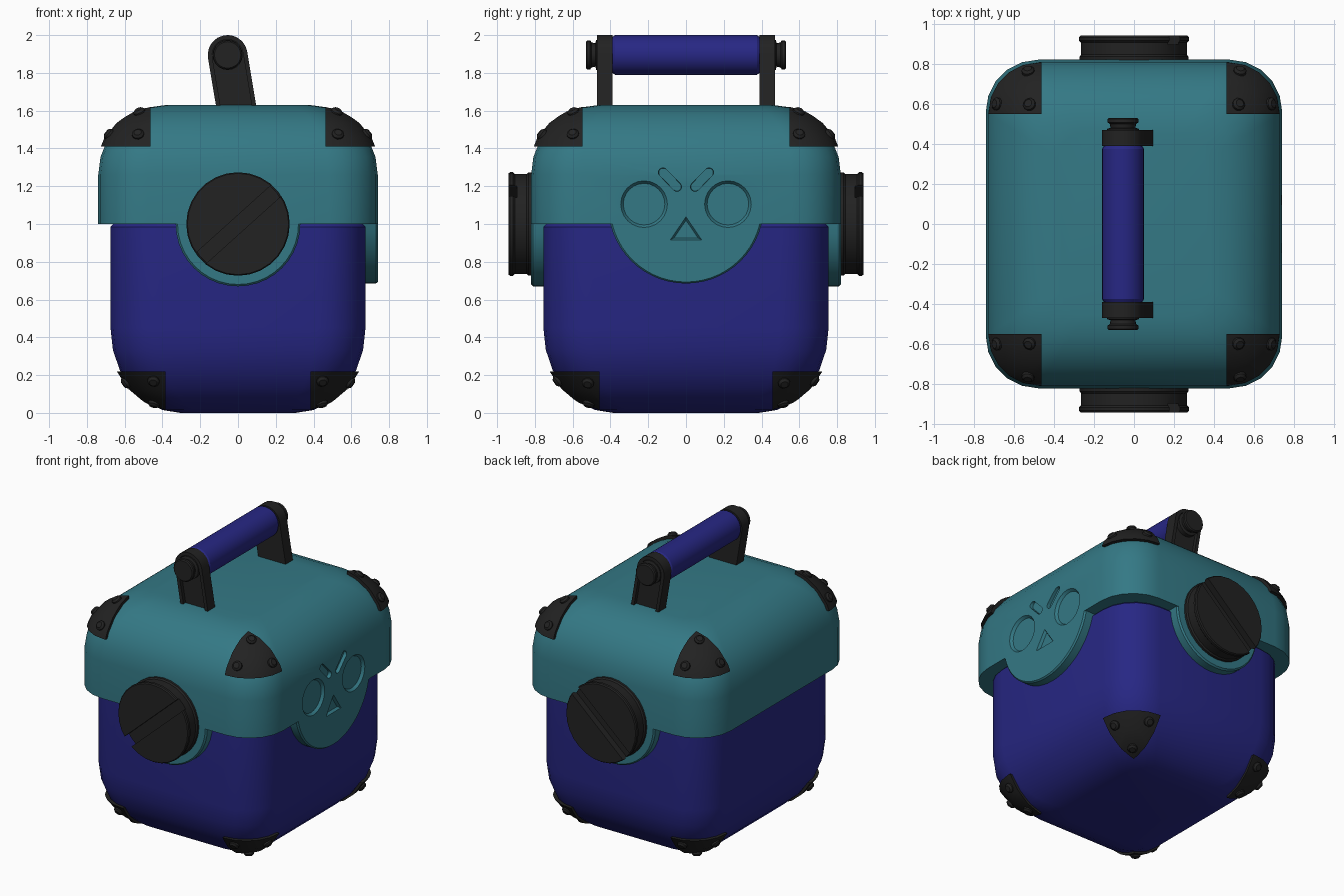
import bpy, bmesh
from math import sin, cos, pi, radians
from mathutils import Vector

cube = bpy.data.objects.get("Cube")
if cube:
    bpy.data.objects.remove(cube, do_unlink=True)

X, Y, Z = Vector((1, 0, 0)), Vector((0, 1, 0)), Vector((0, 0, 1))
parts = []


def material(name, color):
    m = bpy.data.materials.new(name)
    m.use_nodes = True
    m.diffuse_color = (*color, 1)
    bsdf = next(n for n in m.node_tree.nodes if n.type == 'BSDF_PRINCIPLED')
    bsdf.inputs["Base Color"].default_value = (*color, 1)
    return m


TEAL = material("teal", (0.034, 0.19, 0.235))
BLUE = material("deep blue", (0.02, 0.02, 0.23))
BLACK = material("soft black", (0.016, 0.016, 0.016))


def loft(name, rings, mat, mirror=()):
    """Skin a stack of equal rings, cap both ends, optionally mirror."""
    bm = bmesh.new()
    loops = [[bm.verts.new(p) for p in ring] for ring in rings]
    n = len(loops[0])
    for a, b in zip(loops, loops[1:]):
        for i in range(n):
            j = (i + 1) % n
            bm.faces.new((a[i], a[j], b[j], b[i]))
    bm.faces.new(loops[0])
    bm.faces.new(loops[-1])
    bmesh.ops.recalc_face_normals(bm, faces=bm.faces)
    me = bpy.data.meshes.new(name)
    bm.to_mesh(me)
    bm.free()
    me.materials.append(mat)
    ob = bpy.data.objects.new(name, me)
    bpy.context.collection.objects.link(ob)
    if mirror:
        mod = ob.modifiers.new("Mirror", 'MIRROR')
        mod.use_axis = [a in mirror for a in "xyz"]
        mod.use_mirror_merge = False
    parts.append(ob)
    return ob


def prism(name, outline, layers, origin, u, v, mat, mirror=()):
    """Outline in the u, v plane, stacked along u x v as (height, scale)."""
    o, n = Vector(origin), u.cross(v)
    rings = [[o + (u * x + v * y) * s + n * h for x, y in outline] for h, s in layers]
    return loft(name, rings, mat, mirror)


def arc(cx, cy, r, a0, a1, n):
    return [(cx + r * cos(radians(a0 + (a1 - a0) * i / n)),
             cy + r * sin(radians(a0 + (a1 - a0) * i / n))) for i in range(n + 1)]


def circle(n):
    return arc(0, 0, 1, 0, 360, n)[:-1]


def block(name, hx, hy, profile, mat):
    """Rounded box from (height, inset) rings."""
    rings = []
    for z, d in profile:
        r = 0.26 - 0.35 * d
        cx, cy = hx - d - r, hy - d - r
        ring = []
        for sx, sy, a in ((1, 1, 0), (-1, 1, 90), (-1, -1, 180), (1, -1, 270)):
            ring += arc(sx * cx, sy * cy, r, a, a + 90, 5)
        rings.append([Vector((x, y, z)) for x, y in ring])
    return loft(name, rings, mat)


def shoulder(z0, z1, inset, steps=6):
    return [(z0 + (z1 - z0) * sin(pi / 2 * i / steps),
             inset * (1 - cos(pi / 2 * i / steps))) for i in range(steps + 1)]


def boolean(ob, tools, operation):
    for t in tools:
        mod = ob.modifiers.new("Boolean", 'BOOLEAN')
        mod.operation, mod.object, mod.solver = operation, t, 'EXACT'
    # Keep booleans ahead of any mirror
    for i, mod in enumerate([m for m in ob.modifiers if m.type == 'BOOLEAN']):
        ob.modifiers.move(list(ob.modifiers).index(mod), i)


def bake(ob):
    dg = bpy.context.evaluated_depsgraph_get()
    me = bpy.data.meshes.new_from_object(ob.evaluated_get(dg))
    ob.modifiers.clear()
    ob.data = me


helpers = []


def helper(ob):
    parts.remove(ob)
    helpers.append(ob)
    ob.hide_render = True
    return ob


# Main shells
body_top = [(1.0, 0.015), (0.985, 0)]
body = block("body", 0.675, 0.755, body_top + shoulder(0.45, 0, 0.37), BLUE)
lid = block("lid", 0.74, 0.82, [(1.0, 0)] + shoulder(1.26, 1.63, 0.36), TEAL)

# Lid tongues behind the knobs and on the face side
prism("knob_tongue", arc(0, 0, 0.33, 0, -180, 20),
      [(0.66, 1), (0.81, 1), (0.82, 0.97)], Z, X, Z, TEAL, "y")
face_tongue = prism("face_tongue", arc(0, 0.097, 0.412, -13.6, -166.4, 24),
                    [(0.6, 1), (0.73, 1), (0.74, 0.975)], Z, Y, Z, TEAL)

# Engraved face: eyes, nose and brows
bowl = [(0.722, 0.88), (0.742, 1), (0.8, 1)]
cutters = []
for s in (-1, 1):
    eye = [(x * 0.125, y * 0.125) for x, y in circle(24)]
    cutters.append(prism("eye_cutter", eye, bowl, (0, s * 0.222, 1.105), Y, Z, TEAL))
    slant = (Y * s * 0.7 + Z * 0.72).normalized()
    brow = arc(0.058, 0, 0.026, -90, 90, 6) + arc(-0.058, 0, 0.026, 90, 270, 6)
    cutters.append(prism("brow_cutter", brow, [(0.716, 0.9), (0.8, 1)],
                         (0, s * 0.085, 1.235), slant, X.cross(slant), TEAL))
nose = [(-0.085, -0.045), (0.085, -0.045), (0, 0.08)]
cutters.append(prism("nose_cutter", nose, [(0.722, 0.75), (0.742, 1), (0.8, 1)],
                     (0, 0, 0.96), Y, Z, TEAL))
for c in cutters:
    helper(c)
boolean(lid, cutters, 'DIFFERENCE')
boolean(face_tongue, [c for c in cutters if not c.name.startswith("brow")], 'DIFFERENCE')

# Slotted knobs, front and back
knob = prism("knob", circle(28),
             [(0.8, 0.272), (0.835, 0.272), (0.845, 0.264), (0.905, 0.264),
              (0.915, 0.274), (0.932, 0.274), (0.94, 0.268)], Z, X, Z, BLACK, "y")
tilt = radians(42)
along = X * cos(tilt) + Z * sin(tilt)
across = Z * cos(tilt) - X * sin(tilt)
slot = helper(prism("slot_cutter", [(-0.5, -0.039), (0.5, -0.039), (0.5, 0.039), (-0.5, 0.039)],
                    [(0.895, 1), (1.1, 1)], Z * 0.995, along, across, BLACK))
boolean(knob, [slot], 'DIFFERENCE')

# Carrying handle: grip, leaning arms, end caps
axle = (-0.055, 0, 1.895)
prism("handle_grip", circle(24),
      [(-0.39, 0.095), (-0.375, 0.105), (0.375, 0.105), (0.39, 0.095)],
      axle, X, Z, BLUE)
arm = arc(0, 0, 0.105, 9.5, 189.5, 12)
down = Vector((sin(radians(9.5)), -cos(radians(9.5)))) * 0.38
arm += [(arm[-1][0] + down.x, arm[-1][1] + down.y), (arm[0][0] + down.x, arm[0][1] + down.y)]
prism("handle_arm", arm, [(0.39, 1), (0.47, 1), (0.47, 0.78), (0.445, 0.78)],
      axle, X, Z, BLACK, "y")
prism("handle_cap", circle(20),
      [(0.43, 0.08), (0.475, 0.08), (0.48, 0.062), (0.5, 0.066),
       (0.507, 0.077), (0.523, 0.077), (0.53, 0.07)], axle, X, Z, BLACK, "y")


# Corner guards: corner chunks of a slightly larger shell, with three rivets each
def guards(name, shell, low, high, rivets):
    (x0, y0, z0), (x1, y1, z1) = low, high
    box = helper(loft(name + "_cutter",
                      [[Vector(p) for p in ((x0, y0, z), (x1, y0, z), (x1, y1, z), (x0, y1, z))]
                       for z in (z0, z1)], BLACK))
    bpy.context.view_layer.update()
    for target in rivets:
        _, spot, normal, _ = shell.closest_point_on_mesh(Vector(target))
        u = normal.orthogonal().normalized()
        prism(name + "_rivet", circle(12), [(-0.01, 0.032), (0.008, 0.032), (0.019, 0.02)],
              spot, u, normal.cross(u), BLACK, "xy")
    boolean(shell, [box], 'INTERSECT')
    mod = shell.modifiers.new("Mirror", 'MIRROR')
    mod.use_axis = (True, True, False)
    mod.use_mirror_merge = False


G = 0.018
top_shell = block("lid_corner_guards", 0.74 + G, 0.82 + G,
                  [(1.0, 0)] + shoulder(1.26, 1.63 + G, 0.37), BLACK)
guards("lid_guard", top_shell, (0.462, 0.548, 1.41), (1, 1, 2),
       [(0.53, 0.77, 1.48), (0.69, 0.60, 1.48), (0.525, 0.60, 1.6)])
low_shell = block("body_corner_guards", 0.675 + G, 0.755 + G,
                  [(1.0, 0)] + shoulder(0.45, -G / 2, 0.38), BLACK)
guards("body_guard", low_shell, (0.385, 0.458, -0.5), (1, 1, 0.22),
       [(0.45, 0.7, 0.155), (0.6, 0.52, 0.155), (0.45, 0.52, 0.03)])

# Apply modifiers, drop the cutters, smooth the curved surfaces
bpy.context.view_layer.update()
for ob in parts:
    if ob.modifiers:
        bake(ob)
for ob in helpers:
    bpy.data.objects.remove(ob, do_unlink=True)
bpy.ops.object.select_all(action='DESELECT')
for ob in parts:
    ob.select_set(True)
bpy.context.view_layer.objects.active = body
bpy.ops.object.shade_smooth_by_angle(angle=radians(32))
